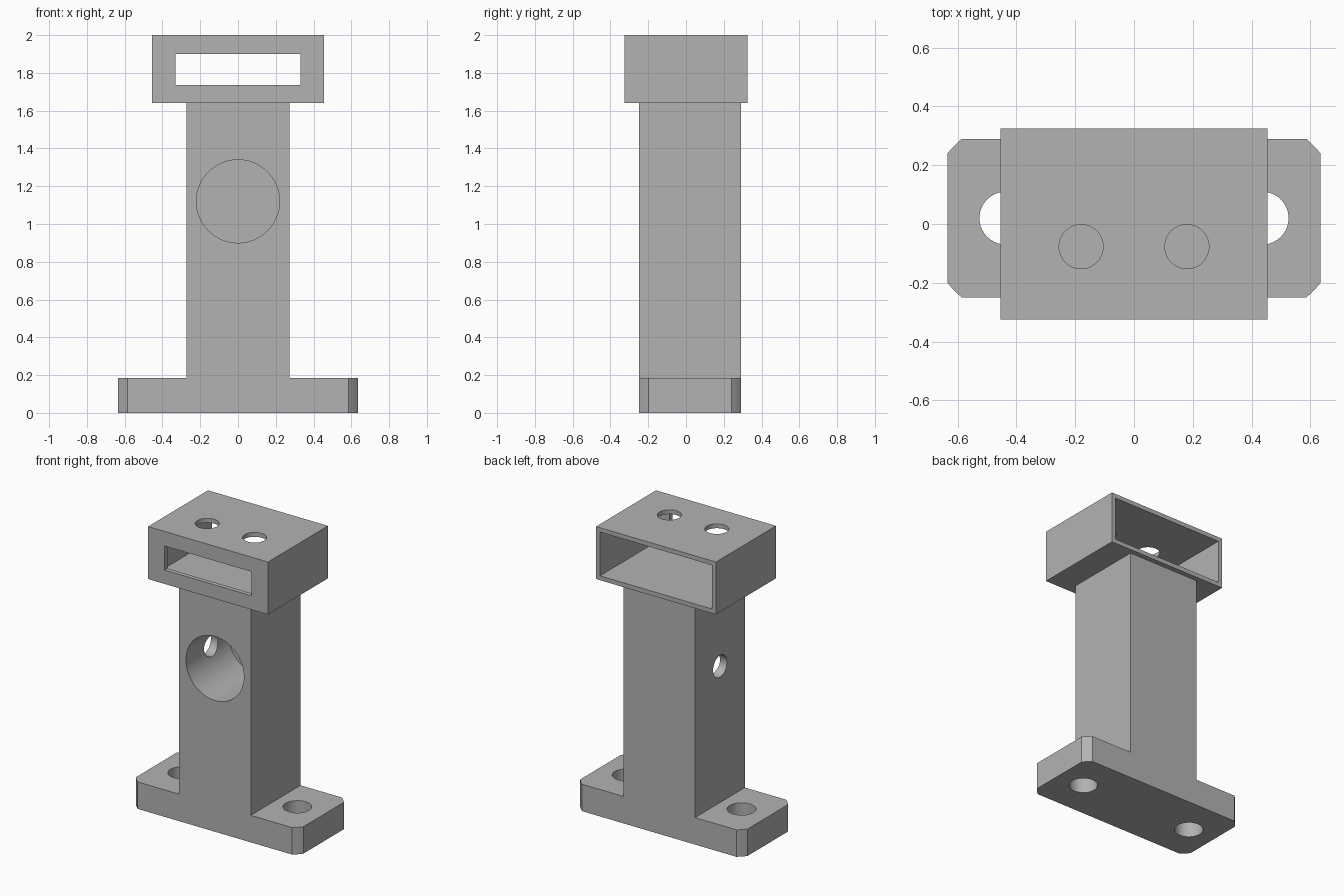
import bpy, bmesh, math
from mathutils import Matrix

cube = bpy.data.objects.get("Cube")
if cube:
    bpy.data.objects.remove(cube, do_unlink=True)

grey = bpy.data.materials.new("plain grey")
grey.use_nodes = True
GREY = (0.45, 0.45, 0.45, 1)
grey.diffuse_color = GREY
grey.node_tree.nodes["Principled BSDF"].inputs["Base Color"].default_value = GREY

MID_Y = 0.02       # centre line of foot and column
HALF_Y = 0.27
BORE_Z = 1.12


def finish(name, bm):
    mesh = bpy.data.meshes.new(name)
    bmesh.ops.recalc_face_normals(bm, faces=bm.faces)
    bm.to_mesh(mesh)
    bm.free()
    ob = bpy.data.objects.new(name, mesh)
    bpy.context.collection.objects.link(ob)
    mesh.materials.append(grey)
    return ob


def box(name, x, y, z):
    """Box from (low, high) ranges on each axis."""
    bm = bmesh.new()
    bmesh.ops.create_cube(bm, size=1)
    for v in bm.verts:
        v.co = [lo + (c + 0.5) * (hi - lo) for c, (lo, hi) in zip(v.co, (x, y, z))]
    return finish(name, bm)


def rod(name, centre, radius, length, axis="Z"):
    """Cylinder along one axis, used for round holes."""
    turn = {"Z": Matrix(), "X": Matrix.Rotation(math.pi / 2, 4, "Y"),
            "Y": Matrix.Rotation(math.pi / 2, 4, "X")}[axis]
    bm = bmesh.new()
    bmesh.ops.create_cone(bm, cap_ends=True, segments=64, radius1=radius, radius2=radius,
                          depth=length, matrix=Matrix.Translation(centre) @ turn)
    return finish(name, bm)


def cut(ob, cutters):
    """Subtract each cutter, then shade smooth with sharp edges."""
    for c in cutters:
        mod = ob.modifiers.new("cut", "BOOLEAN")
        mod.operation, mod.solver, mod.object = "DIFFERENCE", "EXACT", c
    bpy.ops.object.select_all(action="DESELECT")
    bpy.context.view_layer.objects.active = ob
    ob.select_set(True)
    for mod in list(ob.modifiers):
        bpy.ops.object.modifier_apply(modifier=mod.name)
    for c in cutters:
        bpy.data.objects.remove(c, do_unlink=True)
    bpy.ops.object.shade_smooth_by_angle(angle=math.radians(20))


# Foot: plate whose corners are trimmed by a wide arc
ARC_X, ARC_R = 0.36, 0.352
start, end = math.acos(0.275 / ARC_R), math.asin(HALF_Y / ARC_R)
arc = []
for i in range(7):
    a = start + (end - start) * i / 6
    arc.append((ARC_X + ARC_R * math.cos(a), ARC_R * math.sin(a)))
half = arc + [(-x, y) for x, y in reversed(arc)]
outline = half + [(-x, -y) for x, y in half]
bm = bmesh.new()
face = bm.faces.new([bm.verts.new((x, y + MID_Y, 0)) for x, y in outline])
top = bmesh.ops.extrude_face_region(bm, geom=[face])
bmesh.ops.translate(bm, vec=(0, 0, 0.185),
                    verts=[g for g in top["geom"] if isinstance(g, bmesh.types.BMVert)])
foot = finish("foot", bm)
cut(foot, [rod("bolt_hole", (s * 0.436, MID_Y, 0.1), 0.09, 0.5) for s in (-1, 1)])

# Column: blind bore from the front, small hole in its right side
column = box("column", (-0.272, 0.272), (MID_Y - HALF_Y, MID_Y + HALF_Y), (0.185, 1.64))
cut(column, [rod("bore", (0, -0.04, BORE_Z), 0.22, 0.5, "Y"),
             rod("side_hole", (-0.25, MID_Y, BORE_Z), 0.075, 0.4, "X")])

# Head: thin-walled housing open at the back, slotted at the front
head = box("head", (-0.455, 0.455), (-0.325, 0.325), (1.64, 2))
cut(head, [box("pocket", (-0.425, 0.425), (-0.295, 0.5), (1.67, 1.97)),
           box("slot", (-0.33, 0.33), (-0.5, 0), (1.735, 1.9))]
    + [rod("top_hole", (s * 0.18, -0.077, 1.97), 0.075, 0.2) for s in (-1, 1)])
